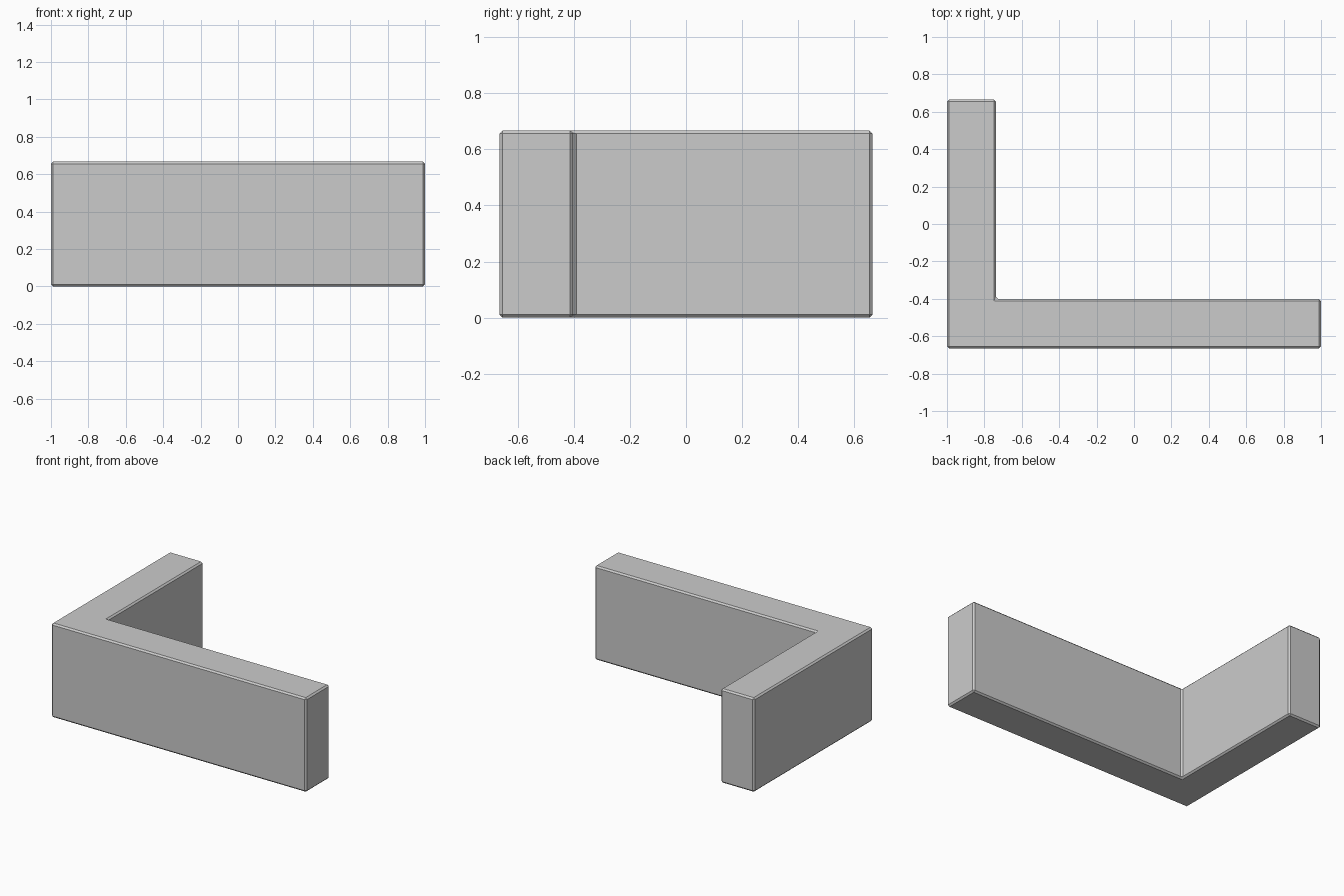
import bpy
import bmesh

cube = bpy.data.objects.get("Cube")
if cube:
    bpy.data.objects.remove(cube, do_unlink=True)

HALF_X, HALF_Y, HEIGHT, THICK = 1.0, 0.665, 0.667, 0.263

# Plain grey finish
grey = bpy.data.materials.new("light_grey")
grey.use_nodes = True
colour = (0.6, 0.6, 0.6, 1)
grey.diffuse_color = colour
grey.node_tree.nodes["Principled BSDF"].inputs["Base Color"].default_value = colour

# L-shaped footprint, extruded upward
inner_x, inner_y = -HALF_X + THICK, -HALF_Y + THICK
footprint = [(-HALF_X, -HALF_Y), (HALF_X, -HALF_Y), (HALF_X, inner_y),
             (inner_x, inner_y), (inner_x, HALF_Y), (-HALF_X, HALF_Y)]
bm = bmesh.new()
base = bm.faces.new([bm.verts.new((x, y, 0)) for x, y in footprint])
extruded = bmesh.ops.extrude_face_region(bm, geom=[base])
top = [v for v in extruded["geom"] if isinstance(v, bmesh.types.BMVert)]
bmesh.ops.translate(bm, verts=top, vec=(0, 0, HEIGHT))
bmesh.ops.recalc_face_normals(bm, faces=bm.faces)

mesh = bpy.data.meshes.new("corner_wall")
bm.to_mesh(mesh)
bm.free()
mesh.materials.append(grey)
wall = bpy.data.objects.new("corner_wall", mesh)
bpy.context.collection.objects.link(wall)

# Narrow chamfer on every edge
bevel = wall.modifiers.new("edge_chamfer", 'BEVEL')
bevel.width = 0.011
bevel.segments = 1
bevel.limit_method = 'ANGLE'
